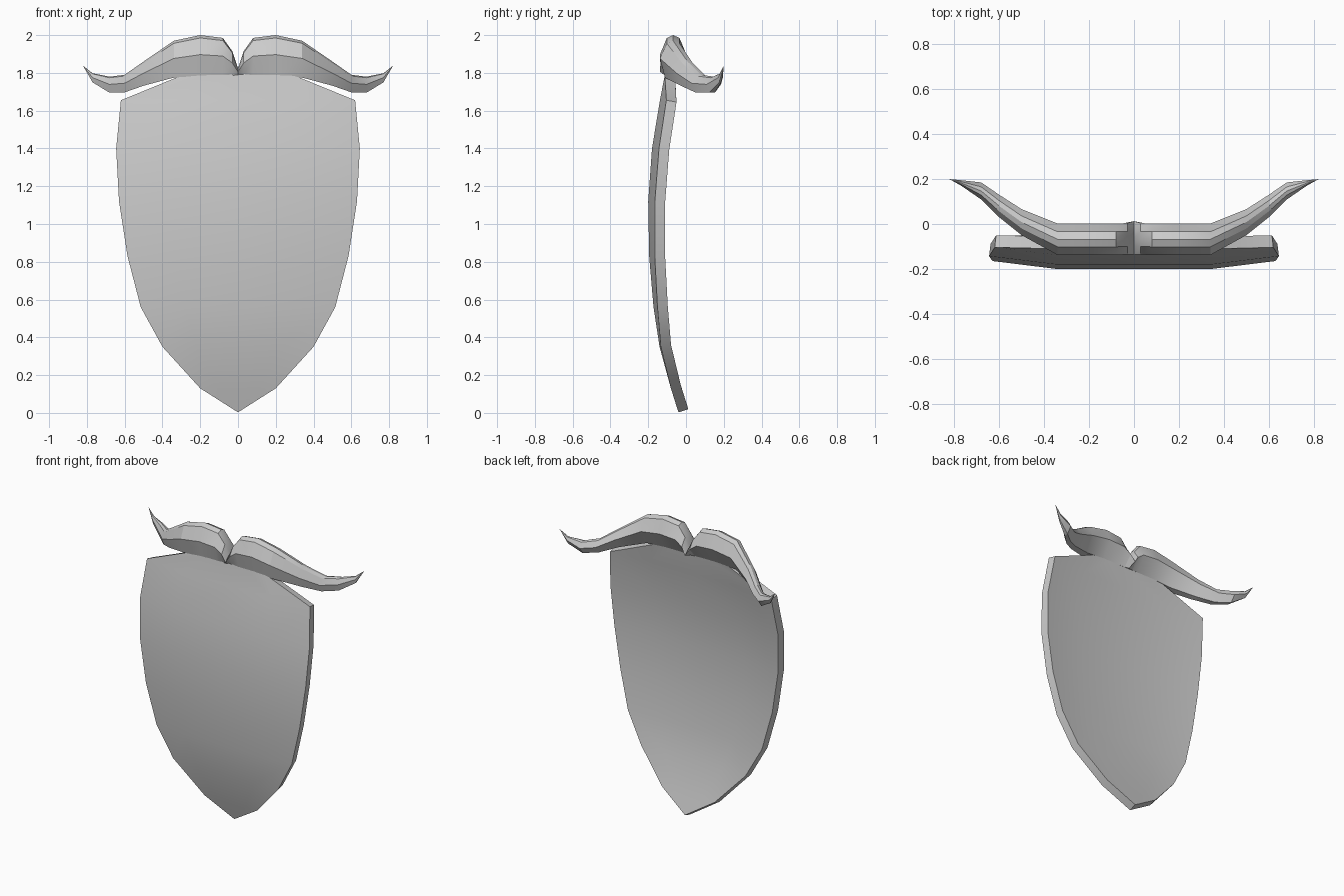
import bpy, bmesh

if "Cube" in bpy.data.objects:
    bpy.data.objects.remove(bpy.data.objects["Cube"])

def loft(name, rows, closed):
    """Skin a list of equal-length point rows; closed rows form a tube."""
    bm = bmesh.new()
    vs = [[bm.verts.new(p) for p in r] for r in rows]
    n = len(rows[0])
    for a, b in zip(vs, vs[1:]):
        for i in range(n if closed else n - 1):
            j = (i + 1) % n
            bm.faces.new((a[i], a[j], b[j], b[i]))
    bmesh.ops.remove_doubles(bm, verts=bm.verts, dist=1e-4)
    bmesh.ops.recalc_face_normals(bm, faces=bm.faces)
    me = bpy.data.meshes.new(name)
    bm.to_mesh(me)
    bm.free()
    ob = bpy.data.objects.new(name, me)
    bpy.context.collection.objects.link(ob)
    return ob

def smooth(ob, angle):
    bpy.ops.object.select_all(action='DESELECT')
    ob.select_set(True)
    bpy.context.view_layer.objects.active = ob
    bpy.ops.object.shade_smooth_by_angle(angle=angle)

# Shield plate: height, half width, y of the front face at the middle
profile = [(0.003, 0, -.04), (.13, .20, -.08), (.35, .40, -.14), (.56, .515, -.172),
           (.83, .585, -.195), (1.12, .63, -.20), (1.4, .645, -.18),
           (1.655, .62, -.138), (1.79, .29, -.112), (1.81, .26, -.11)]

rows = []
for z, w, y in profile:
    inner = min(.345, w * .55)
    rows.append([(x, y + .037 * max(0, abs(x) - .345) / .3, z)
                 for x in (-w, -inner, 0, inner, w)])
plate = loft("shield_plate", rows, False)
# front face must look towards -y so the thickness grows backwards
if sum(p.normal.y for p in plate.data.polygons) > 0:
    plate.data.flip_normals()
sol = plate.modifiers.new("thickness", 'SOLIDIFY')
sol.thickness = .055
sol.offset = -1
bpy.context.view_layer.objects.active = plate
bpy.ops.object.modifier_apply(modifier=sol.name)
smooth(plate, .5)

# Curled horned crest: x, y centre, half depth, bottom z, top z
half = [(0, -.062, .075, 1.785, 1.825), (.03, -.066, .07, 1.785, 1.915),
        (.08, -.068, .07, 1.785, 1.985), (.2, -.068, .07, 1.785, 2.0),
        (.34, -.068, .07, 1.775, 1.97), (.5, .008, .058, 1.732, 1.86),
        (.6, .08, .05, 1.697, 1.79), (.68, .147, .038, 1.695, 1.78),
        (.77, .183, .012, 1.75, 1.798), (.822, .2, 0, 1.84, 1.84)]
section = [(-.62, 0), (-1, .52), (-.48, .93), (0, 1), (.48, .93), (1, .52), (.15, 0)]

stations = [(-s[0],) + s[1:] for s in half[:0:-1]] + half
crest = loft("horned_crest",
             [[(x, yc + d * u, zb + (zt - zb) * v) for u, v in section]
              for x, yc, d, zb, zt in stations], True)
smooth(crest, .5)
